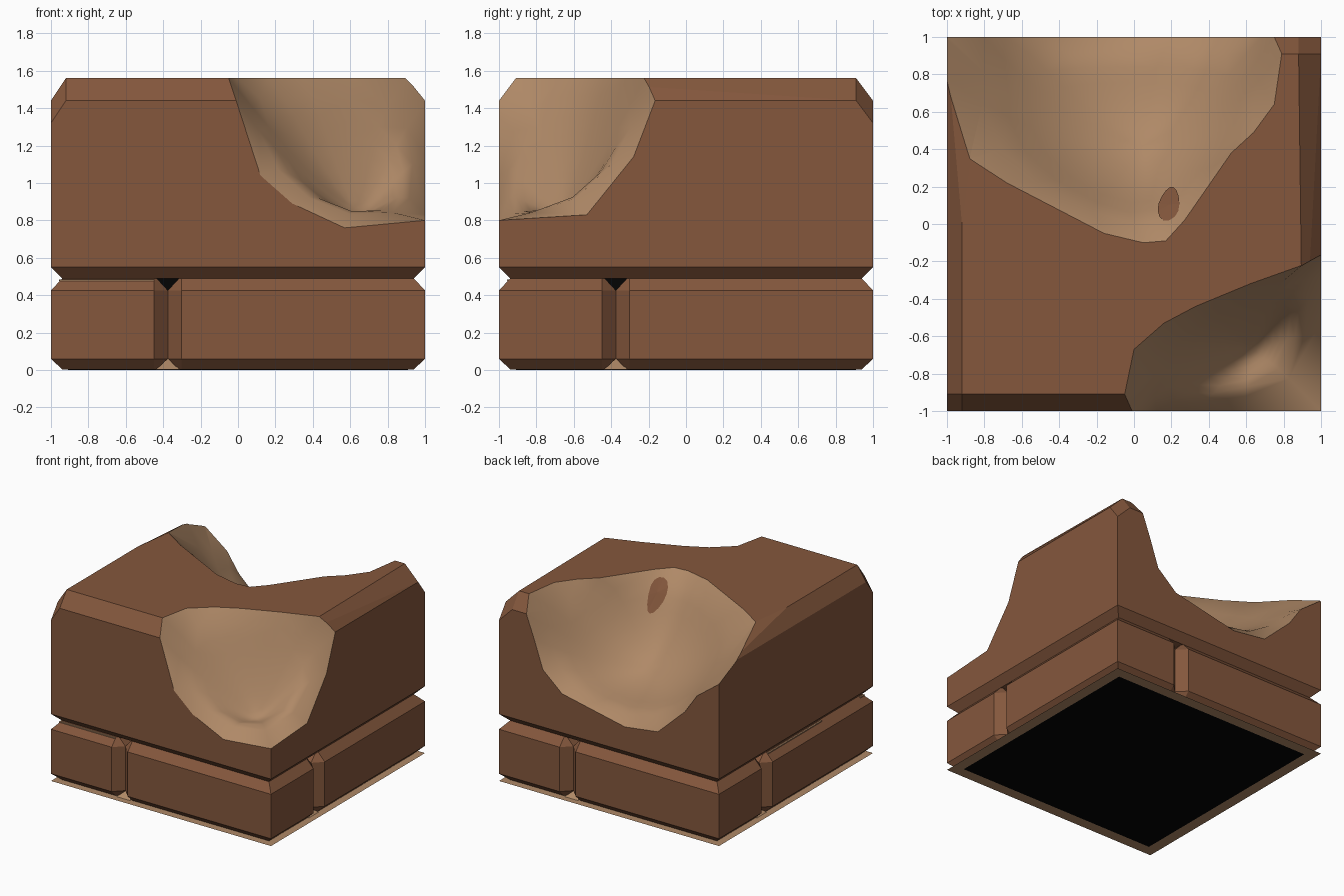
import bpy, bmesh, math
from mathutils import Vector, Matrix

if "Cube" in bpy.data.objects:
    bpy.data.objects.remove(bpy.data.objects["Cube"])


def material(name, rgb):
    m = bpy.data.materials.new(name)
    m.diffuse_color = (*rgb, 1)
    m.use_nodes = True
    m.node_tree.nodes["Principled BSDF"].inputs["Base Color"].default_value = m.diffuse_color
    return m


BROWN = material("brown stone", (0.232, 0.096, 0.046))
TAN = material("tan broken stone", (0.43, 0.25, 0.135))
BLACK = material("black core", (0.001, 0.001, 0.001))


def finish(bm, name, mats, index=0):
    bmesh.ops.recalc_face_normals(bm, faces=bm.faces)
    for f in bm.faces:
        f.material_index = index
    me = bpy.data.meshes.new(name)
    bm.to_mesh(me)
    bm.free()
    for m in mats:
        me.materials.append(m)
    ob = bpy.data.objects.new(name, me)
    bpy.context.collection.objects.link(ob)
    return ob


def box(name, x0, x1, y0, y1, z0, z1, mat):
    bm = bmesh.new()
    mtx = Matrix.Translation(((x0 + x1) / 2, (y0 + y1) / 2, (z0 + z1) / 2)) \
        @ Matrix.Diagonal((x1 - x0, y1 - y0, z1 - z0, 1))
    bmesh.ops.create_cube(bm, size=1, matrix=mtx)
    return finish(bm, name, [mat])


# lower course: four chamfered bricks in a pinwheel
S = 0.375


def brick(k):
    bm = bmesh.new()
    rings = []
    for z, i in ((0.003, 0.06), (0.06, 0), (0.425, 0), (0.49, 0.06)):
        c = 0.073 - i
        x0, x1, y0, y1 = -S + i, 1 - i, -1 + i, -S - i
        pts = [(x1, y0), (x1, y1 - c), (x1 - c, y1), (x0 + c, y1),
               (x0, y1 - c), (x0, y0 + c), (x0 + c, y0)]
        rings.append([bm.verts.new((x, y, z)) for x, y in pts])
    for a, b in zip(rings, rings[1:]):
        for j in range(7):
            n = (j + 1) % 7
            bm.faces.new((a[j], a[n], b[n], b[j]))
    bm.faces.new(rings[0])
    bm.faces.new(rings[-1])
    bm.transform(Matrix.Rotation(k * math.pi / 2, 4, 'Z'))
    finish(bm, "base_brick_%d" % (k + 1), [BROWN])


for k in range(4):
    brick(k)

# mortar rim on the floor with a wedge in each joint
R = 0.91
for k in range(4):
    bm = bmesh.new()
    bm.faces.new([bm.verts.new(p) for p in
                  ((-1, -1, 0), (1, -1, 0), (R, -R, 0), (-R, -R, 0))])
    bm.faces.new([bm.verts.new(p) for p in
                  ((-0.44, -0.95, 0.002), (-0.31, -0.95, 0.002), (-S, -0.87, 0.06))])
    bm.transform(Matrix.Rotation(k * math.pi / 2, 4, 'Z'))
    finish(bm, "mortar_rim_%d" % (k + 1), [TAN])

# black underside and joint core, thin mortar showing in the upper joint
box("underside", -R, R, -R, R, 0, 0.002, BLACK)
box("joint_core", -0.80, 0.80, -0.80, 0.80, 0.40, 0.50, BLACK)
box("front_mortar", -0.955, -0.45, -0.957, -0.90, 0.477, 0.485, TAN)
box("left_mortar", -0.957, -0.90, -0.4, 0.3, 0.477, 0.485, TAN)

# upper block: convex body with chamfered top and corner facets
bm = bmesh.new()
for sx, sy, cx in ((-1, -1, 0.92), (-1, 1, 0.80), (1, -1, 0.903), (1, 1, 0.88)):
    for x, y, z in ((0.94, 0.94, 0.49), (1, 1, 0.55), (1, 1, 1.32),
                    (1, 0.91, 1.44), (cx, 1, 1.44), (cx, 0.91, 1.56)):
        bm.verts.new((sx * x, sy * y, z))
bm.verts.new((-0.92, 0, 1.56))
bmesh.ops.convex_hull(bm, input=bm.verts)
bmesh.ops.dissolve_limit(bm, angle_limit=0.02, verts=bm.verts, edges=bm.edges)
block = finish(bm, "upper_block", [BROWN, TAN])


# broken hollows: rounded bowl lofted from the rim to its deepest point
def carve(name, rim, bottom, depth_dir, strength, apex):
    bm = bmesh.new()
    B, D = Vector(bottom), Vector(depth_dir).normalized()
    rings = []
    for t in (-0.05, 0, 0.1, 0.22, 0.35, 0.5, 0.65, 0.8, 0.91):
        ring = []
        for p in rim:
            p = Vector(p)
            gain = strength * max((B - p).dot(D), 0) * t * (1 - t)
            ring.append(bm.verts.new(p.lerp(B, t) + D * gain))
        rings.append(ring)
    n = len(rim)
    low, top = bm.verts.new(B), bm.verts.new(apex)
    for j in range(n):
        m = (j + 1) % n
        for a, b in zip(rings, rings[1:]):
            bm.faces.new((a[j], a[m], b[m], b[j]))
        bm.faces.new((rings[-1][j], rings[-1][m], low))
        bm.faces.new((rings[0][j], rings[0][m], top))
    # relax the inside so the bowl reads as one soft surface
    inner = [v for r in rings[2:] for v in r] + [low]
    for _ in range(8):
        bmesh.ops.smooth_vert(bm, verts=inner, factor=0.5, use_axis_x=True,
                              use_axis_y=True, use_axis_z=True)
    bmesh.ops.triangulate(bm, faces=bm.faces)
    cutter = finish(bm, name, [BROWN, TAN], 1)
    cutter.hide_render = True
    mod = block.modifiers.new("carve", 'BOOLEAN')
    mod.operation, mod.solver, mod.object = 'DIFFERENCE', 'EXACT', cutter
    bpy.context.view_layer.objects.active = block
    bpy.ops.object.modifier_apply(modifier=mod.name)
    bpy.data.objects.remove(cutter)


T = 1.56
carve("front_cutter",
      [(-0.05, -0.91, T), (-0.01, -1, 1.44), (0.12, -1, 1.04), (0.29, -1, 0.89),
       (0.57, -1, 0.76), (1, -1, 0.80), (1, -0.53, 0.83), (1, -0.28, 1.14),
       (1, -0.165, 1.44), (0.9, -0.22, T), (0.62, -0.32, T), (0.33, -0.44, T),
       (0.16, -0.53, T), (0, -0.67, T)],
      (0.64, -0.67, 0.82), (-0.3, 0.3, -0.9), 0.3, (1.6, -1.6, 2.2))
carve("back_cutter",
      [(-1, 1, 1.33), (-0.8, 1, 1.18), (-0.69, 1, 1.02), (-0.445, 1, 0.79),
       (-0.145, 1, 0.75), (0.236, 1, 0.83), (0.427, 1, 0.87), (0.6, 1, 1.02),
       (0.68, 1, 1.25), (0.755, 1, 1.45), (0.79, 0.91, T), (0.75, 0.64, T),
       (0.64, 0.49, T), (0.52, 0.38, T), (0.27, 0.02, T), (0.17, -0.09, T),
       (0.05, -0.1, T), (-0.16, -0.05, T), (-0.68, 0.22, T), (-0.88, 0.35, T),
       (-1, 0.78, 1.43)],
      (0.03, 0.40, 0.97), (0, -0.58, -0.81), 1.0, (-0.5, 2.2, 2.5))

# hollows are smooth, cut faces stay flat
for p in block.data.polygons:
    p.use_smooth = p.material_index == 1

# small brown patch lying on the back hollow
bpy.context.view_layer.update()


def drop(x, y):
    hit, loc, nor, _ = block.ray_cast(Vector((x, y, 3)), Vector((0, 0, -1)))
    return loc + nor * 0.006


bm = bmesh.new()
mid = bm.verts.new(drop(0.19, 0.10))
loop = []
for j in range(14):
    a = j * math.tau / 14
    r = 1 - 0.25 * math.sin(a)
    loop.append(bm.verts.new(drop(0.19 + 0.056 * r * math.cos(a) + 0.015 * math.sin(a),
                                  0.105 + 0.09 * math.sin(a))))
for j in range(14):
    bm.faces.new((mid, loop[j], loop[(j + 1) % 14]))
finish(bm, "hollow_patch", [BROWN])
